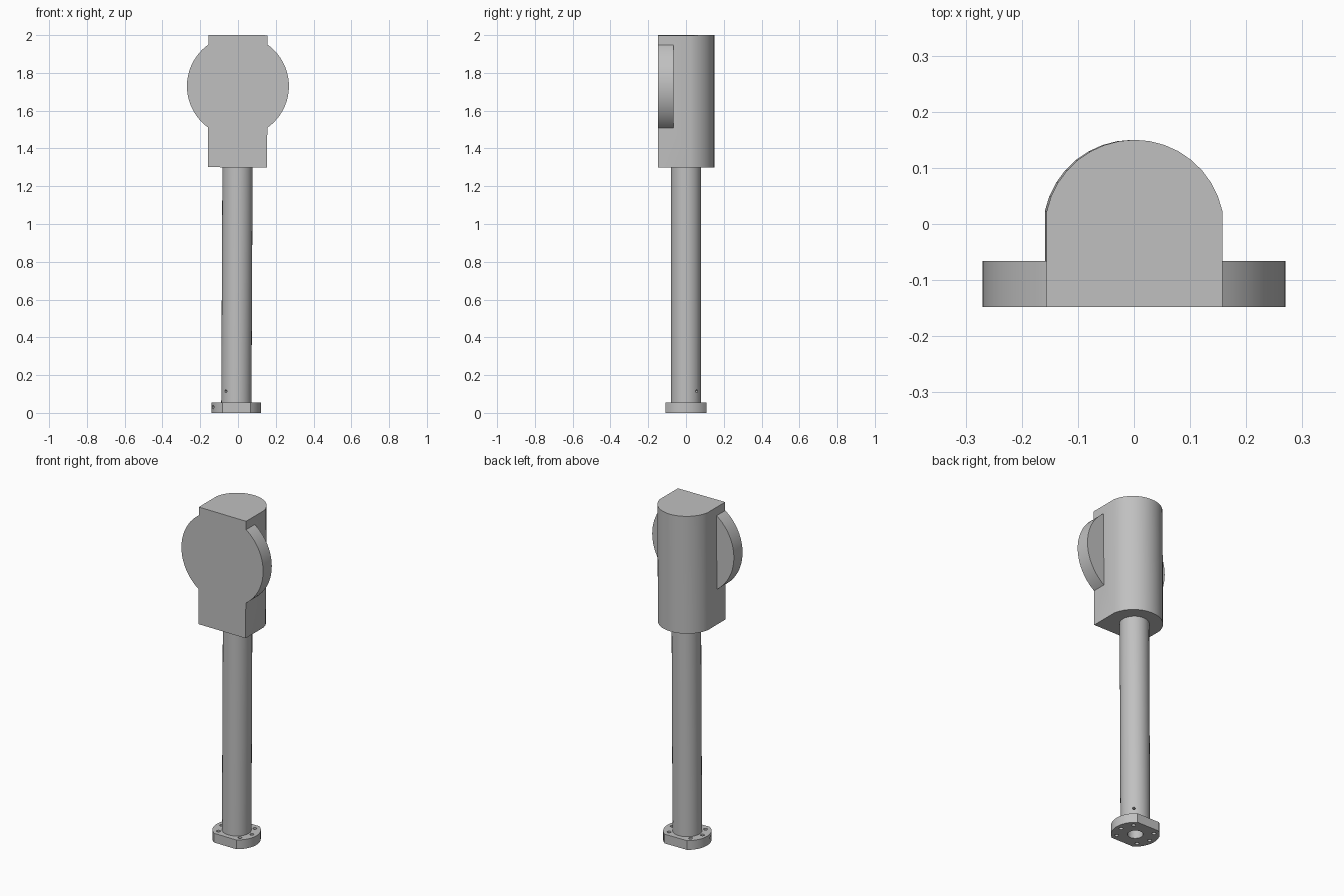
import bpy, bmesh
from math import pi, radians, cos, sin, asin, acos
from mathutils import Matrix, Vector

cube = bpy.data.objects.get("Cube")
if cube:
    bpy.data.objects.remove(cube, do_unlink=True)

GREY = 0.53
metal = bpy.data.materials.new("plain grey")
metal.use_nodes = True
metal.diffuse_color = (GREY, GREY, GREY, 1)
metal.node_tree.nodes["Principled BSDF"].inputs["Base Color"].default_value = (GREY, GREY, GREY, 1)

# The whole post leans very slightly towards +x
LEAN = Matrix.Translation((-0.009, 0, 0)) @ Matrix.Rotation(0.005, 4, 'Y')


def finish(name, bm):
    bmesh.ops.recalc_face_normals(bm, faces=bm.faces)
    mesh = bpy.data.meshes.new(name)
    bm.to_mesh(mesh)
    bm.free()
    mesh.materials.append(metal)
    obj = bpy.data.objects.new(name, mesh)
    obj.matrix_world = LEAN
    bpy.context.collection.objects.link(obj)
    return obj


def prism(name, outline, low, high):
    """Extrude an xy outline from z = low to z = high."""
    bm = bmesh.new()
    face = bm.faces.new([bm.verts.new((x, y, low)) for x, y in outline])
    new = bmesh.ops.extrude_face_region(bm, geom=[face])["geom"]
    top = [v for v in new if isinstance(v, bmesh.types.BMVert)]
    bmesh.ops.translate(bm, verts=top, vec=(0, 0, high - low))
    return finish(name, bm)


def rod(name, start, end, radius, sides=32):
    """A cylinder between two points."""
    start, end = Vector(start), Vector(end)
    axis = end - start
    place = Matrix.Translation((start + end) / 2) @ axis.to_track_quat('Z', 'Y').to_matrix().to_4x4()
    bm = bmesh.new()
    bmesh.ops.create_cone(bm, cap_ends=True, segments=sides, radius1=radius,
                          radius2=radius, depth=axis.length, matrix=place)
    return finish(name, bm)


def combine(target, tool, operation):
    tool.hide_render = True
    mod = target.modifiers.new("combine", 'BOOLEAN')
    mod.operation, mod.solver, mod.object = operation, 'EXACT', tool
    select(target)
    bpy.ops.object.modifier_apply(modifier=mod.name)
    bpy.data.objects.remove(tool, do_unlink=True)


def select(obj):
    bpy.ops.object.select_all(action='DESELECT')
    obj.select_set(True)
    bpy.context.view_layer.objects.active = obj


def arc(radius, start, end, steps, y=0):
    angles = [start + (end - start) * i / steps for i in range(steps + 1)]
    return [(radius * cos(a), y + radius * sin(a)) for a in angles]


# Head: round-backed housing with a large disc set flush into its front
HALF, FRONT, ROUND = 0.1565, -0.148, 0.16
edge = acos(HALF / ROUND)
outline = [(-HALF, FRONT), (HALF, FRONT)] + arc(ROUND, edge, pi - edge, 16, -0.01)
head = prism("head_housing", outline, 1.30, 2.0)
disc = rod("head_disc", (0, FRONT, 1.73), (0, -0.066, 1.73), 0.27, 64)
combine(head, disc, 'UNION')

# Pole: hollow tube with a small cross hole near the foot
pole = rod("pole", (0, 0, 0.055), (0, 0, 1.30), 0.08)
combine(pole, rod("bore", (0, 0, 0), (0, 0, 1.2), 0.042), 'DIFFERENCE')
combine(pole, rod("cross_hole", (-0.1, -0.1, 0.115), (0.1, 0.1, 0.115), 0.008, 12), 'DIFFERENCE')

# Foot flange: disc with flats front and back
RADIUS, FLAT = 0.131, 0.108
cut = asin(FLAT / RADIUS)
flange = prism("foot_flange", arc(RADIUS, -cut, cut, 12) + arc(RADIUS, pi - cut, pi + cut, 12), 0, 0.055)
combine(flange, rod("bore", (0, 0, -0.1), (0, 0, 0.1), 0.042), 'DIFFERENCE')
for degrees in (0, 45, 135, 180, 225, 315):
    x, y = 0.1 * cos(radians(degrees)), 0.1 * sin(radians(degrees))
    combine(flange, rod("bolt_hole", (x, y, -0.1), (x, y, 0.1), 0.011, 16), 'DIFFERENCE')

# Set screw hole in the rim of the flange
way = Vector((cos(radians(200)), sin(radians(200)), 0))
lift = Vector((0, 0, 0.03))
combine(flange, rod("screw_hole", way * 0.115 + lift, way * 0.15 + lift, 0.01, 12), 'DIFFERENCE')

for part in (head, pole, flange):
    select(part)
    bpy.ops.object.shade_smooth_by_angle(angle=radians(30))
